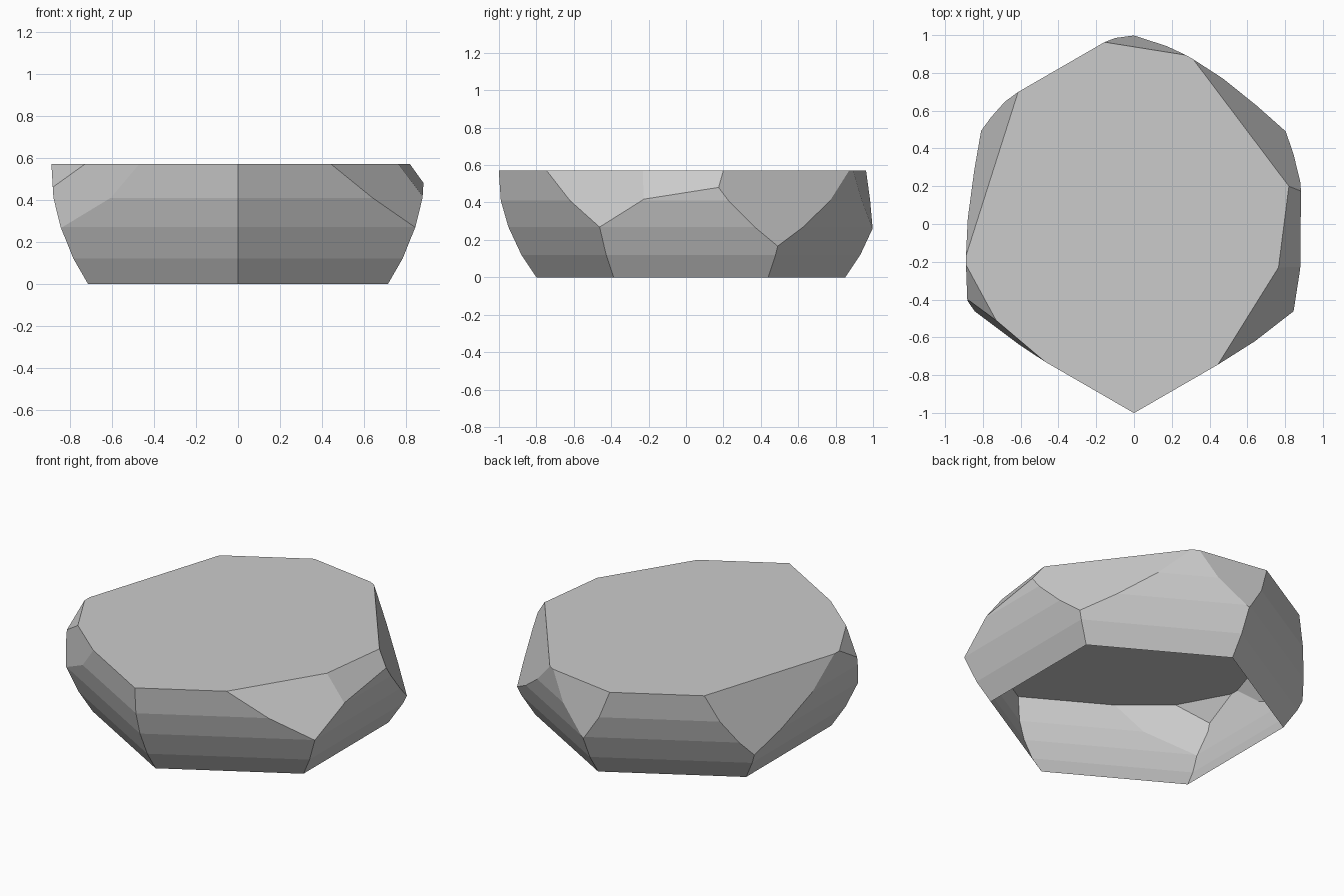
import bpy, bmesh, math
from mathutils import Vector

if "Cube" in bpy.data.objects:
    bpy.data.objects.remove(bpy.data.objects["Cube"])

# Curved side profile: (radius, height), swept round a hexagon
PROFILE = [(0.826, 0.0), (0.906, 0.12), (0.976, 0.27), (1.016, 0.41), (1.027, 0.57)]
CENTRE_Y = 0.026
TOP = 0.57

# Chipped facets: two points on the top rim, one point lower on the side
CHIPS = [
    ((0.45, -0.735), (0.765, -0.23), (0.845, -0.46, 0.27)),    # front right
    ((0.765, -0.23), (0.82, 0.20), (0.884, 0.17, 0.48)),       # right
    ((0.82, 0.20), (0.30, 0.89), (0.803, 0.49, 0.168)),        # back right
    ((0.30, 0.89), (-0.17, 0.965), (0.0, 0.998, 0.258)),       # back
    ((-0.61, 0.71), (-0.89, -0.17), (-0.81, 0.493, 0.18)),     # back left
    ((-0.893, -0.21), (-0.73, -0.51), (-0.882, -0.40, 0.46)),  # left
    ((-0.73, -0.51), (-0.47, -0.73), (-0.845, -0.46, 0.27)),   # front left
]

bm = bmesh.new()

# Hexagonal stone body
rings = []
for r, z in PROFILE:
    ring = []
    for i in range(6):
        a = math.radians(60 * i - 90)
        ring.append(bm.verts.new((r * math.cos(a), CENTRE_Y + r * math.sin(a), z)))
    rings.append(ring)
for lo, hi in zip(rings, rings[1:]):
    for i in range(6):
        j = (i + 1) % 6
        bm.faces.new((lo[i], lo[j], hi[j], hi[i]))
bm.faces.new(rings[-1])
bm.faces.new(rings[0][::-1])


def chip(p, q, low):
    """Slice off everything outside the plane through three points and cap it."""
    a, b, c = Vector((*p, TOP)), Vector((*q, TOP)), Vector(low)
    n = (b - a).cross(c - a).normalized()
    if n.dot(a - Vector((0, 0, 0.2))) < 0:
        n = -n
    geom = bm.verts[:] + bm.edges[:] + bm.faces[:]
    bmesh.ops.bisect_plane(bm, geom=geom, dist=1e-5, plane_co=a, plane_no=n,
                           clear_outer=True)
    rim = [e for e in bm.edges if e.is_boundary]
    bmesh.ops.holes_fill(bm, edges=rim, sides=0)


for points in CHIPS:
    chip(*points)

# The underside is open
bmesh.ops.recalc_face_normals(bm, faces=bm.faces[:])
base = [f for f in bm.faces if all(v.co.z < 1e-4 for v in f.verts)]
bmesh.ops.delete(bm, geom=base, context='FACES_ONLY')

mesh = bpy.data.meshes.new("stone")
bm.to_mesh(mesh)
bm.free()
stone = bpy.data.objects.new("stone", mesh)
bpy.context.collection.objects.link(stone)
